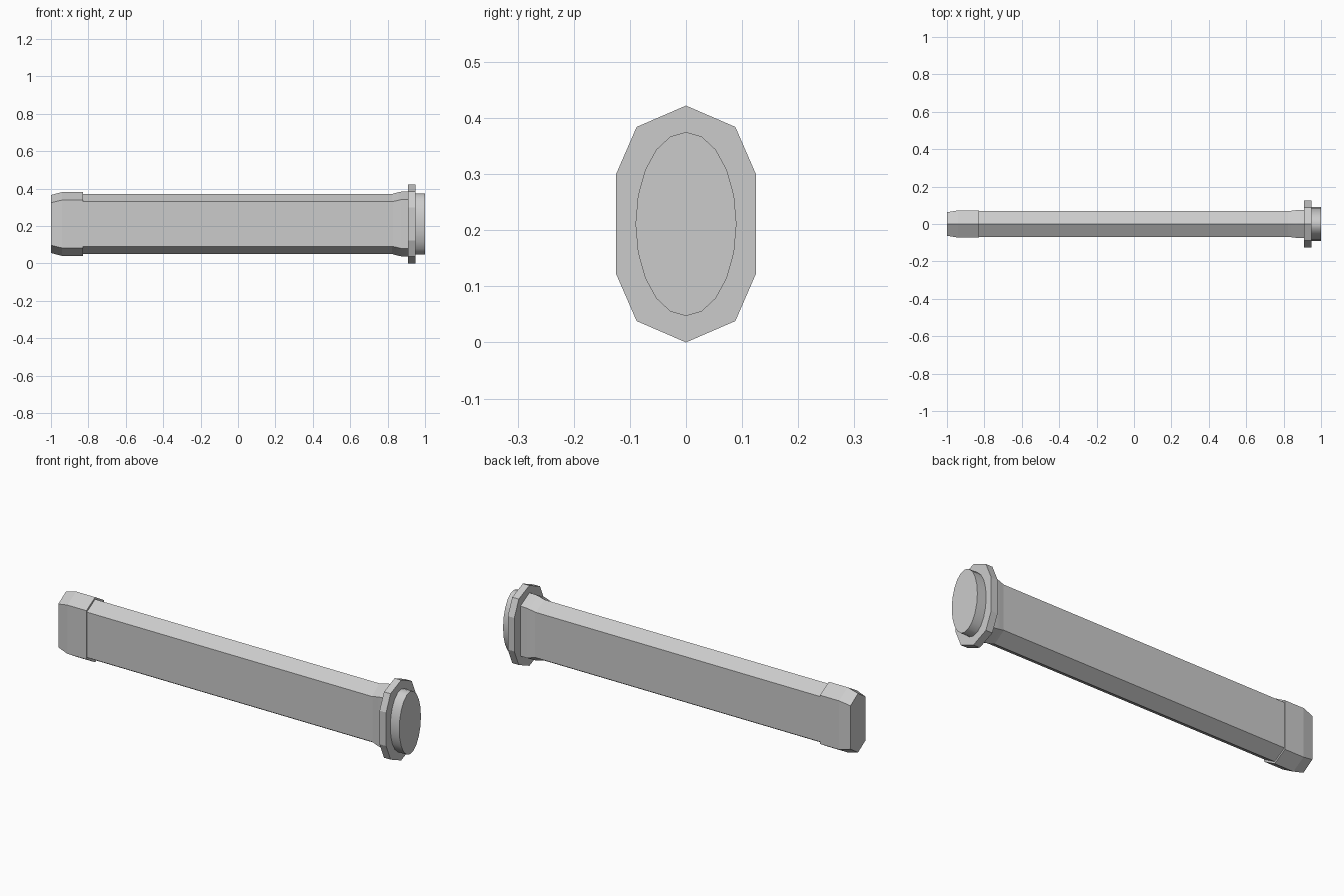
import bpy, bmesh, math

if "Cube" in bpy.data.objects:
    bpy.data.objects.remove(bpy.data.objects["Cube"])

CZ = 0.211  # height of the long axis


def loft(name, sections, smooth=None):
    """Skin a list of (x, [(y, z), ...]) rings along x and cap both ends."""
    bm = bmesh.new()
    rings = [[bm.verts.new((x, y, z + CZ)) for y, z in pts] for x, pts in sections]
    for a, b in zip(rings, rings[1:]):
        for i in range(len(a)):
            j = (i + 1) % len(a)
            bm.faces.new((a[i], a[j], b[j], b[i]))
    bm.faces.new(rings[0])
    bm.faces.new(rings[-1])
    bmesh.ops.recalc_face_normals(bm, faces=bm.faces)
    mesh = bpy.data.meshes.new(name)
    bm.to_mesh(mesh)
    bm.free()
    ob = bpy.data.objects.new(name, mesh)
    bpy.context.collection.objects.link(ob)
    if smooth:
        bpy.ops.object.select_all(action='DESELECT')
        ob.select_set(True)
        bpy.context.view_layer.objects.active = ob
        bpy.ops.object.shade_smooth_by_angle(angle=math.radians(smooth))
    return ob


def hexagon(half_w, shoulder, peak):
    return [(0, peak), (half_w, shoulder), (half_w, -shoulder),
            (0, -peak), (-half_w, -shoulder), (-half_w, shoulder)]


def ellipse(ry, rz, n=20):
    return [(ry * math.sin(2 * math.pi * i / n), rz * math.cos(2 * math.pi * i / n))
            for i in range(n)]


# Long hexagonal bar
body = hexagon(0.069, 0.119, 0.16)
loft("body", [(-0.9, body), (0.88, body)])

# Tapered cap on the left end
cap = hexagon(0.073, 0.128, 0.171)
loft("end_cap", [(-1.0, hexagon(0.063, 0.114, 0.155)), (-0.94, cap), (-0.83, cap)])

# Softly flared collar
flare = hexagon(0.075, 0.131, 0.173)
loft("collar", [(0.815, hexagon(0.067, 0.117, 0.158)),
                (0.85, hexagon(0.072, 0.125, 0.168)),
                (0.875, flare), (0.92, flare)], smooth=35)

# Ten-sided flange
half = [(0, 0.211), (0.088, 0.173), (0.125, 0.088),
        (0.125, -0.088), (0.088, -0.173), (0, -0.211)]
flange = half + [(-y, z) for y, z in reversed(half[1:-1])]
loft("flange", [(0.91, flange), (0.948, flange)])

# Oval plug on the right end
plug = ellipse(0.09, 0.164)
loft("plug", [(0.94, plug), (1.0, plug)], smooth=35)
